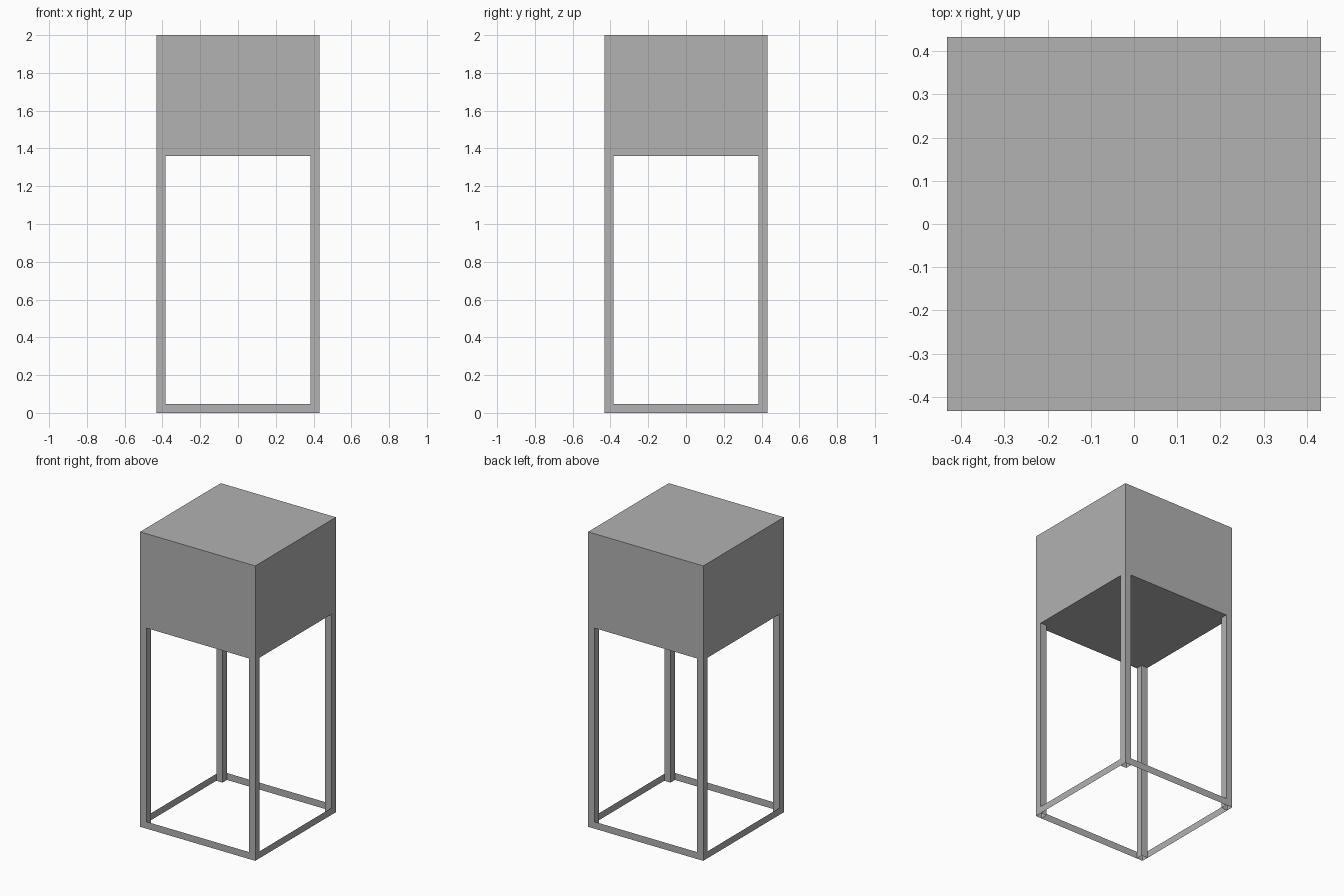
import bpy
import bmesh
from math import pi
from mathutils import Matrix

HALF = 0.432      # half width of the stand
BAR = 0.047       # width of legs and rails
HEIGHT = 2.0
BOX_BASE = 1.36   # underside of the cabinet

cube = bpy.data.objects.get("Cube")
if cube:
    bpy.data.objects.remove(cube, do_unlink=True)

grey = bpy.data.materials.new("mid_grey")
grey.use_nodes = True
colour = (0.445, 0.445, 0.445, 1)
grey.diffuse_color = colour
grey.node_tree.nodes["Principled BSDF"].inputs["Base Color"].default_value = colour


def finish(name, bm):
    mesh = bpy.data.meshes.new(name)
    bm.to_mesh(mesh)
    bm.free()
    mesh.materials.append(grey)
    obj = bpy.data.objects.new(name, mesh)
    bpy.context.collection.objects.link(obj)
    return obj


def box(name, centre, size, open_ends=False):
    bm = bmesh.new()
    matrix = Matrix.Translation(centre) @ Matrix.Diagonal((*size, 1))
    bmesh.ops.create_cube(bm, size=1, matrix=matrix)
    if open_ends:
        bm.normal_update()
        ends = [f for f in bm.faces if abs(f.normal.z) > 0.5]
        bmesh.ops.delete(bm, geom=ends, context='FACES_ONLY')
    return finish(name, bm)


# Closed cabinet on top
box("cabinet", (0, 0, (BOX_BASE + HEIGHT) / 2),
    (2 * HALF, 2 * HALF, HEIGHT - BOX_BASE))

# Four hollow square legs
mid = HALF - BAR / 2
for end, sy in (("front", -1), ("back", 1)):
    for side, sx in (("left", 1), ("right", -1)):
        box(f"{end}_{side}_leg", (sx * mid, sy * mid, BOX_BASE / 2),
            (BAR, BAR, BOX_BASE), open_ends=True)

# Thin flat rails joining the feet, one turned to each side
for i, side in enumerate(("front", "left", "back", "right")):
    bm = bmesh.new()
    inner = HALF - BAR
    corners = [(-inner, 0), (inner, 0), (inner, BAR), (-inner, BAR)]
    bm.faces.new([bm.verts.new((x, -HALF, z)) for x, z in corners])
    bm.transform(Matrix.Rotation(i * pi / 2, 4, 'Z'))
    finish(f"{side}_rail", bm)
